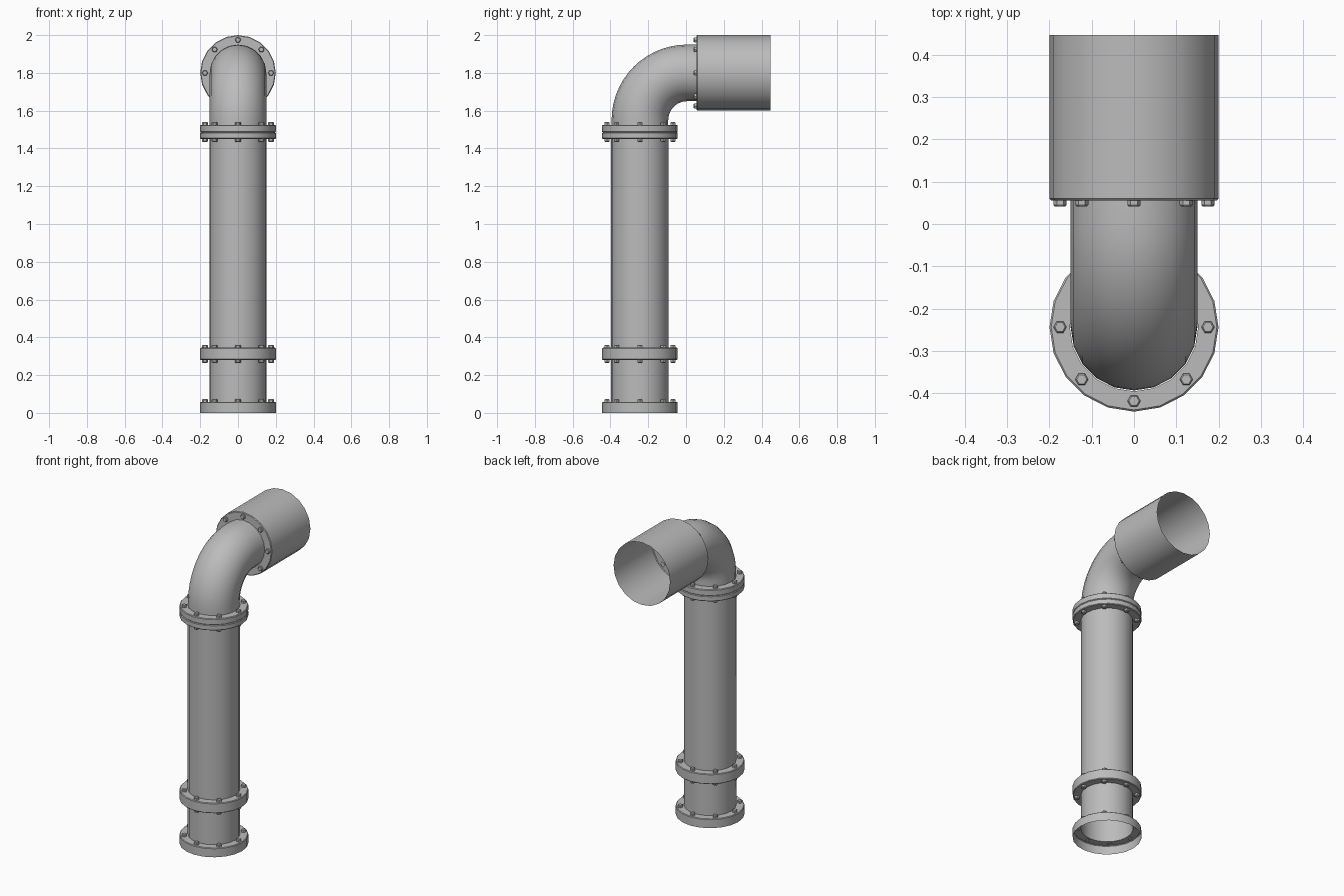
import bpy, bmesh, math
from mathutils import Matrix, Vector

if "Cube" in bpy.data.objects:
    bpy.data.objects.remove(bpy.data.objects["Cube"])

SIDES = 20
AXIS_Y, TOP_Z = -0.244, 1.8      # riser axis and outlet axis
PIPE_R, FLANGE_R, BOLT_RING = 0.152, 0.2, 0.175

metal = bpy.data.materials.new("grey metal")
metal.diffuse_color = (0.5, 0.5, 0.5, 1)
metal.use_nodes = True
metal.node_tree.nodes["Principled BSDF"].inputs["Base Color"].default_value = metal.diffuse_color


def finish(name, bm):
    me = bpy.data.meshes.new(name)
    bm.to_mesh(me)
    bm.free()
    me.materials.append(metal)
    ob = bpy.data.objects.new(name, me)
    bpy.context.collection.objects.link(ob)
    bpy.ops.object.select_all(action='DESELECT')
    ob.select_set(True)
    bpy.context.view_layer.objects.active = ob
    bpy.ops.object.shade_smooth_by_angle(angle=math.radians(35))
    return ob


def tube(name, rings):
    """Skin circles given as (y, z, radius, tilt); tilt 0 points up, 90 degrees points to +y."""
    bm = bmesh.new()
    loops = []
    for y, z, r, a in rings:
        loop = []
        for i in range(SIDES):
            t = 2 * math.pi * i / SIDES
            s = r * math.sin(t)
            loop.append(bm.verts.new((r * math.cos(t), y + s * math.cos(a), z - s * math.sin(a))))
        loops.append(loop)
    for lo, hi in zip(loops, loops[1:]):
        for i in range(SIDES):
            j = (i + 1) % SIDES
            bm.faces.new((lo[i], lo[j], hi[j], hi[i]))
    return finish(name, bm)


def riser(name, profile):
    return tube(name, [(AXIS_Y, z, r, 0) for r, z in profile])


def bolts(name, frame):
    """Eight chamfered hex heads in a ring, standing along the frame's z axis."""
    bm = bmesh.new()
    for k in range(8):
        a = k * math.pi / 4
        spot = Matrix.Translation((BOLT_RING * math.cos(a), BOLT_RING * math.sin(a), 0))
        rows = []
        for r, h in ((0.0155, -0.002), (0.0155, 0.011), (0.012, 0.015)):
            rows.append([bm.verts.new(frame @ spot @ Vector((r * math.cos(i * math.pi / 3),
                         r * math.sin(i * math.pi / 3), h))) for i in range(6)])
        for lo, hi in zip(rows, rows[1:]):
            for i in range(6):
                j = (i + 1) % 6
                bm.faces.new((lo[i], lo[j], hi[j], hi[i]))
        bm.faces.new(rows[-1])
    finish(name, bm)


def flange(name, z0, z1):
    c = 0.004
    riser(name, [(PIPE_R, z0), (FLANGE_R - c, z0), (FLANGE_R, z0 + c),
                 (FLANGE_R, z1 - c), (FLANGE_R - c, z1), (PIPE_R, z1)])


# Straight pipes
riser("lower_pipe", [(PIPE_R, 0.058), (PIPE_R, 0.28)])
riser("main_pipe", [(PIPE_R, 0.28), (PIPE_R, 1.485)])

# Base collar, open underneath
riser("base_flange", [(FLANGE_R, 0), (FLANGE_R, 0.054), (FLANGE_R - 0.004, 0.058), (PIPE_R, 0.058)])

# Joint flanges
flange("middle_flange", 0.28, 0.345)
flange("upper_flange_bottom", 1.45, 1.485)
flange("upper_flange_top", 1.485, 1.525)

# Elbow
BEND = 0.25
cy, cz = AXIS_Y + BEND, TOP_Z - BEND
path = [(AXIS_Y, 1.485, 0.15, 0)]
for i in range(15):
    a = math.pi / 2 * i / 14
    path.append((cy - BEND * math.cos(a), cz + BEND * math.sin(a), 0.15, a))
path.append((0.056, TOP_Z, 0.15, math.pi / 2))
tube("elbow", path)

# Outlet sleeve, open at the back
tube("outlet_sleeve", [(y, TOP_Z, r, math.pi / 2) for y, r in
     ((0.056, 0.15), (0.056, 0.196), (0.06, FLANGE_R), (0.447, FLANGE_R))])

# Bolt rings
flip = Matrix.Rotation(math.pi, 4, 'X')
for name, z, down in (("base_bolts", 0.058, False), ("middle_bolts_under", 0.28, True),
                      ("middle_bolts_over", 0.345, False), ("upper_bolts_under", 1.45, True),
                      ("upper_bolts_over", 1.525, False)):
    place = Matrix.Translation((0, AXIS_Y, z))
    bolts(name, place @ flip if down else place)
bolts("outlet_bolts", Matrix.Translation((0, 0.056, TOP_Z)) @ Matrix.Rotation(math.pi / 2, 4, 'X'))
